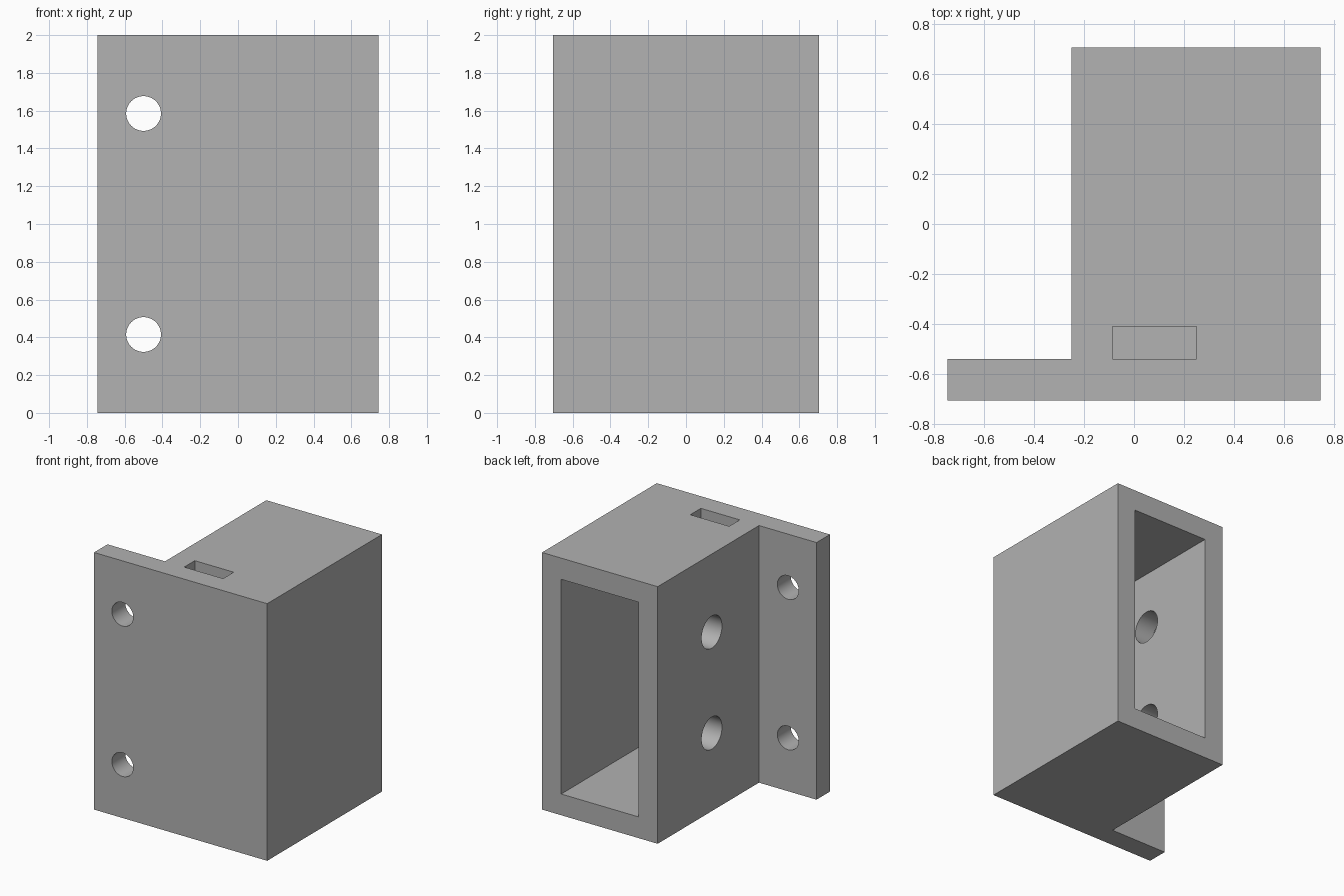
import bpy
import bmesh
import math

cube = bpy.data.objects.get("Cube")
if cube:
    bpy.data.objects.remove(cube, do_unlink=True)

# Overall extents
HEIGHT = 2.0
LEFT, RIGHT, BODY_RIGHT = 0.745, -0.745, -0.25
FRONT, BACK = -0.705, 0.705
WALL = 0.165
INNER_FRONT = FRONT + WALL
INNER_RIGHT = BODY_RIGHT + WALL

grey = bpy.data.materials.new("plain grey")
grey.use_nodes = True
colour = (0.445, 0.445, 0.445, 1)
grey.diffuse_color = colour
grey.node_tree.nodes["Principled BSDF"].inputs["Base Color"].default_value = colour


def box_cutter(name, low, high):
    size = [b - a for a, b in zip(low, high)]
    centre = [(a + b) / 2 for a, b in zip(low, high)]
    bpy.ops.mesh.primitive_cube_add(size=1, location=centre)
    ob = bpy.context.object
    ob.name = name
    ob.scale = size
    return ob


def hole_cutter(name, radius, location, rotation):
    bpy.ops.mesh.primitive_cylinder_add(
        vertices=64, radius=radius, depth=WALL * 2, location=location, rotation=rotation)
    ob = bpy.context.object
    ob.name = name
    return ob


# Housing and mounting flange: one L-shaped outline raised to full height
outline = [(RIGHT, FRONT), (LEFT, FRONT), (LEFT, BACK), (BODY_RIGHT, BACK),
           (BODY_RIGHT, INNER_FRONT), (RIGHT, INNER_FRONT)]
bm = bmesh.new()
base = bm.faces.new([bm.verts.new((x, y, 0)) for x, y in outline])
raised = bmesh.ops.extrude_face_region(bm, geom=[base])["geom"]
bmesh.ops.translate(bm, vec=(0, 0, HEIGHT),
                    verts=[v for v in raised if isinstance(v, bmesh.types.BMVert)])
bmesh.ops.recalc_face_normals(bm, faces=bm.faces)
mesh = bpy.data.meshes.new("bracket_housing")
bm.to_mesh(mesh)
bm.free()
mesh.materials.append(grey)
housing = bpy.data.objects.new("bracket_housing", mesh)
bpy.context.collection.objects.link(housing)

# Cavity open at the back, and a slot through the roof beside its front wall
cutters = [
    box_cutter("cavity_cutter", (INNER_RIGHT, INNER_FRONT, WALL),
               (LEFT - WALL, BACK + 0.1, HEIGHT - WALL)),
    box_cutter("slot_cutter", (INNER_RIGHT, INNER_FRONT, HEIGHT - WALL * 1.5),
               (0.25, -0.41, HEIGHT + 0.1)),
]

# Paired screw holes in the flange and in the side wall
for side in (-1, 1):
    cutters.append(hole_cutter("flange_hole_cutter", 0.092,
                               (-0.5, FRONT + WALL / 2, 1 + side * 0.585),
                               (math.pi / 2, 0, 0)))
    cutters.append(hole_cutter("side_hole_cutter", 0.125,
                               (BODY_RIGHT + WALL / 2, 0.04, 1 + side * 0.393),
                               (0, math.pi / 2, 0)))

# Cut every opening, then discard the cutters
bpy.ops.object.select_all(action="DESELECT")
housing.select_set(True)
bpy.context.view_layer.objects.active = housing
for cutter in cutters:
    cutter.hide_render = True
    cutter.data.materials.append(grey)
    mod = housing.modifiers.new(cutter.name, "BOOLEAN")
    mod.operation = "DIFFERENCE"
    mod.solver = "EXACT"
    mod.object = cutter
    bpy.ops.object.modifier_apply(modifier=mod.name)
for cutter in cutters:
    bpy.data.objects.remove(cutter, do_unlink=True)

bpy.ops.object.shade_smooth_by_angle(angle=math.radians(30))
